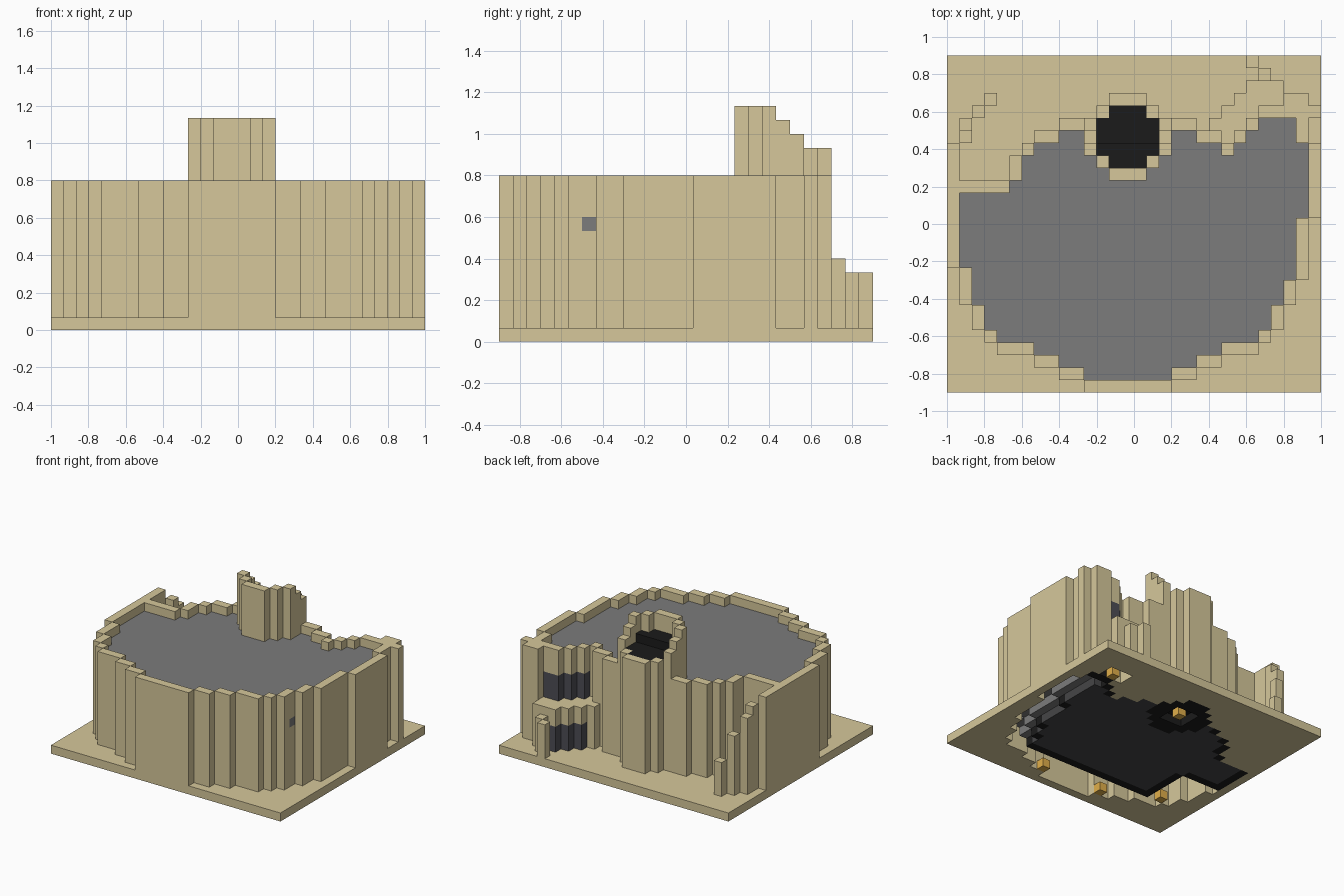
import bpy
import bmesh

cube = bpy.data.objects.get("Cube")
if cube:
    bpy.data.objects.remove(cube, do_unlink=True)

UNIT = 2 / 30          # block size
NX, NY = 30, 27        # plan size in blocks


def material(name, r, g, b):
    m = bpy.data.materials.new(name)
    m.use_nodes = True
    m.diffuse_color = (r, g, b, 1)
    m.node_tree.nodes["Principled BSDF"].inputs["Base Color"].default_value = (r, g, b, 1)
    return m


SAND = material("sandstone", 0.67, 0.575, 0.328)
GREY = material("grey_stone", 0.2, 0.2, 0.2)
BLACK = material("black_stone", 0.011, 0.011, 0.011)
CHARCOAL = material("charcoal_floor", 0.06, 0.06, 0.063)
GLASS = material("dark_glass", 0.075, 0.075, 0.09)
AMBER = material("amber_lamp", 0.75, 0.43, 0.07)


def stack(cells, z0, z1):
    """Blocks filling the plan cells from layer z0 up to z1."""
    return {(i, j, k) for i, j in cells for k in range(z0, z1)}


def around(i, j):
    """The plan cell and its eight neighbours."""
    return {(i + a, j + b) for a in (-1, 0, 1) for b in (-1, 0, 1)}


def build(name, blocks, mat):
    """Mesh made of the exposed sides of a set of blocks."""
    bm = bmesh.new()
    corners = {}

    def vert(p):
        if p not in corners:
            corners[p] = bm.verts.new(((p[0] - NX / 2) * UNIT, (p[1] - NY / 2) * UNIT, p[2] * UNIT))
        return corners[p]

    for b in sorted(blocks):
        for axis in range(3):
            for side in (0, 1):
                n = list(b)
                n[axis] += 2 * side - 1
                if tuple(n) in blocks:
                    continue
                quad = []
                for s, t in ((0, 0), (1, 0), (1, 1), (0, 1)):
                    p = list(b)
                    p[axis] += side
                    p[(axis + 1) % 3] += s
                    p[(axis + 2) % 3] += t
                    quad.append(vert(tuple(p)))
                bm.faces.new(quad if side else quad[::-1])
    mesh = bpy.data.meshes.new(name)
    bm.to_mesh(mesh)
    bm.free()
    mesh.materials.append(mat)
    obj = bpy.data.objects.new(name, mesh)
    bpy.context.collection.objects.link(obj)


def expand(runs, end):
    """Turn (start, value) runs into a value for every column."""
    out = {}
    for (a, v), (b, _) in zip(runs, runs[1:] + [(end, 0)]):
        out.update({i: v for i in range(a, b)})
    return out


# Plan of the hall: front and back limit of every column
front = expand([(1, 10), (2, 7), (3, 5), (4, 4), (7, 3), (9, 2), (11, 1), (18, 2),
                (20, 3), (22, 4), (25, 5), (26, 7), (27, 9), (28, 14)], 29)
back = expand([(1, 16), (5, 17), (6, 19), (7, 20), (9, 21), (11, 19), (12, 18), (13, 17), (16, 18),
               (17, 19), (18, 21), (20, 20), (22, 19), (23, 20), (24, 21), (25, 22), (28, 20)], 29)
hall = {(i, j) for i in front for j in range(front[i], back[i])}

# Round tower plan
plan = {(i, j) for i in range(NX) for j in range(NY)}
disk = {(i, j) for i, j in plan if (i - 14) ** 2 + (j - 20) ** 2 <= 10}
core = {(i, j) for i, j in disk if (i - 14) ** 2 + (j - 20) ** 2 <= 5}

# Lamps set in the underside, with a notch below the balcony and the tower
lamps = {(18, 2), (10, 2), (4, 5), (25, 22), (14, 20)}
bay_notch = {(i, j) for i, j in around(25, 22) if j >= 22}
tower_notch = around(14, 20)

# Walls follow the hall outline
ring = {(i + a, j + b) for i, j in hall for a, b in ((1, 0), (-1, 0), (0, 1), (0, -1))} - hall - disk
ring |= {(0, j) for j in range(10, 20)} | {(29, 22), (28, 22), (28, 23), (27, 23)}
walls = stack(ring, 1, 12) - stack(bay_notch, 1, 2)

# Upper windows in the back wall
upper_glass = stack({(i, j) for i, j in ring if 23 <= i <= 26 and j >= 20}, 6, 9)
walls -= upper_glass

# Small opening in the side wall
port = {(26, 6, 8)}
walls -= port

# Balcony bay with lower windows
bay_back = {i: min(i, 24) for i in range(21, 27)}
bay = stack({(i, j) for i, e in bay_back.items() for j in range(back[i] + 1, e + 1)}, 1, 6)
lower_glass = stack({(i, bay_back[i]) for i in range(22, 25)}, 1, 4)
bay -= lower_glass | stack(bay_notch, 1, 2)

# Stepped posts beside both ends of the back wall
posts = set()
for cell, height in {(3, 23): 5, (2, 22): 8, (1, 21): 10, (1, 20): 11,
                     (25, 25): 5, (24, 26): 5}.items():
    posts |= stack({cell}, 1, height)

# Tower with its rim and cap stepping down to the back
tower, cap = set(), set()
for i, j in disk - core:
    tower |= stack({(i, j)}, 1, 17 - min(max(j - 19, 0), 3))
for i, j in core:
    cap |= stack({(i, j)}, 12, 15 if j <= 19 else 14)

# Grey steps rising towards one side of the hall underside
steps = set()
for i, j in hall:
    if i > 22 and 5 <= j < 21:
        gap = next(d for d in range(1, NX) if (i + d, j) not in hall)
        if gap <= 3:
            steps |= stack({(i, j)}, 4 - gap, 5)
step_cells = {(i, j) for i, j, k in steps}

# Floor with a black border and a black patch below the tower
floor_cells = {(i, j) for i, j in hall if j >= 5 and (i >= 6 or j >= 11)} - step_cells - disk
border = {(i, j) for i, j in floor_cells
          if (i - 1, j) not in floor_cells | disk or (i, j - 1) not in floor_cells | disk}
patch = stack(disk - tower_notch, 0, 1) | stack(core, 1, 2)

build("base_plate", stack(plan - hall - disk - bay_notch, 0, 1), SAND)
build("outer_walls", walls, SAND)
build("balcony", bay, SAND)
build("stepped_posts", posts, SAND)
build("tower", tower, SAND)
build("tower_cap", cap, BLACK)
build("roof", stack(hall, 10, 11), GREY)
build("side_port", port, GREY)
build("upper_windows", upper_glass, GLASS)
build("lower_windows", lower_glass, GLASS)
build("floor", stack(floor_cells - border, 0, 1), CHARCOAL)
build("floor_border", stack(border, 0, 1) | patch, BLACK)
build("inner_steps", steps, GREY)
build("lamps", stack(lamps, 0, 1), AMBER)
